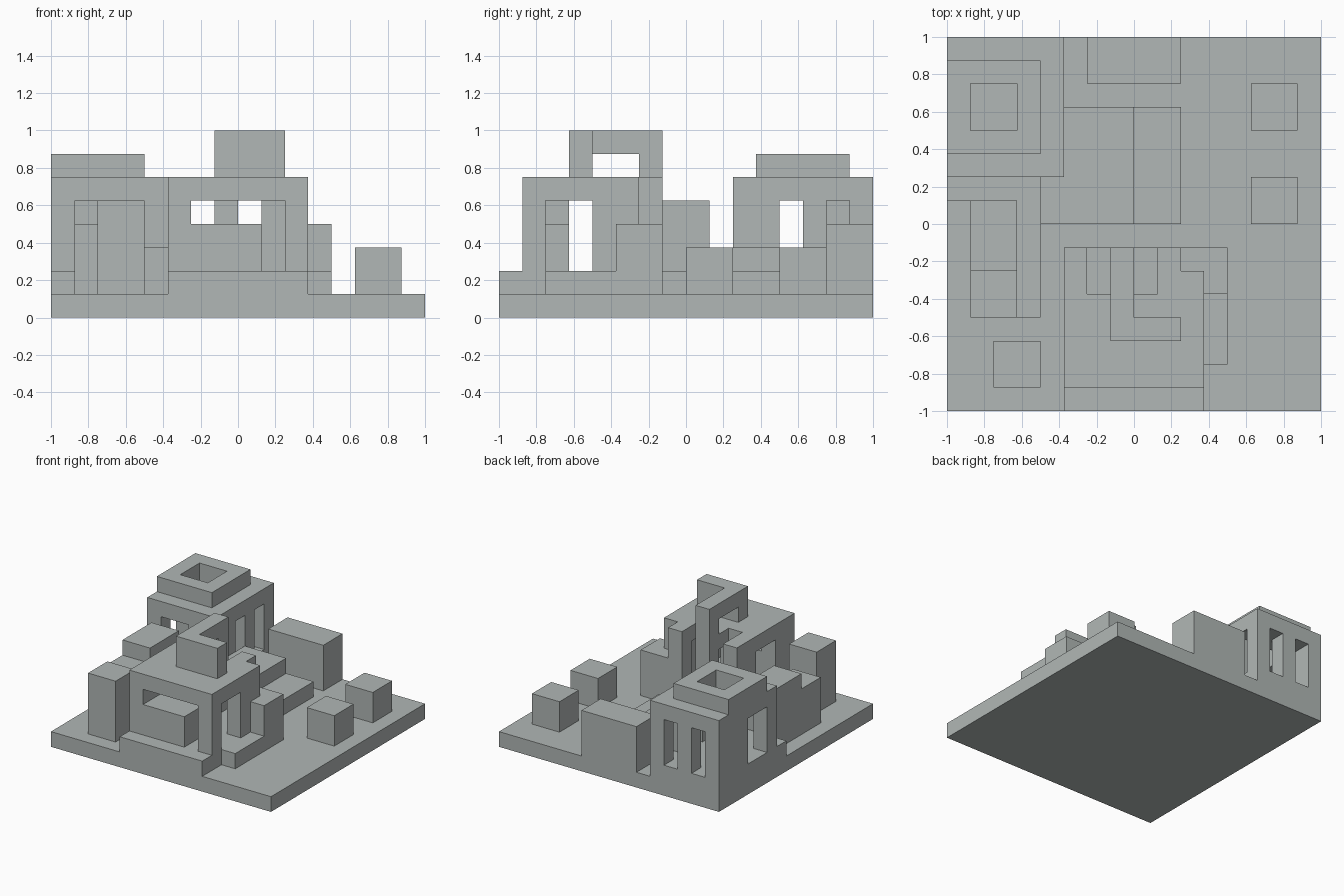
import bpy
import bmesh
from mathutils import Vector

UNIT = 0.125  # every part sits on this block grid

default_cube = bpy.data.objects.get("Cube")
if default_cube:
    bpy.data.objects.remove(default_cube, do_unlink=True)

stone = bpy.data.materials.new("pale_grey_stone")
stone.use_nodes = True
stone_colour = (0.44, 0.475, 0.465, 1.0)
stone.diffuse_color = stone_colour
stone.node_tree.nodes["Principled BSDF"].inputs["Base Color"].default_value = stone_colour


def finish(name, bm):
    """Turn a bmesh into a named stone object."""
    mesh = bpy.data.meshes.new(name)
    bm.to_mesh(mesh)
    bm.free()
    mesh.materials.append(stone)
    obj = bpy.data.objects.new(name, mesh)
    bpy.context.collection.objects.link(obj)
    return obj


def block(name, x, y, z):
    """Plain box from (low, high) ranges in grid units."""
    bm = bmesh.new()
    bmesh.ops.create_cube(bm, size=1.0)
    for v in bm.verts:
        v.co = Vector([UNIT * (r[1] if c > 0 else r[0]) for c, r in zip(v.co, (x, y, z))])
    return finish(name, bm)


def cells(x, y, z):
    return {(i, j, k) for i in range(*x) for j in range(*y) for k in range(*z)}


def masonry(name, filled):
    """Skin a set of filled grid cells with their exposed faces only."""
    bm = bmesh.new()
    for cell in filled:
        for axis in range(3):
            for side in (0, 1):
                neighbour = list(cell)
                neighbour[axis] += 2 * side - 1
                if tuple(neighbour) in filled:
                    continue
                u, w = (axis + 1) % 3, (axis + 2) % 3
                corners = []
                for du, dw in ((0, 0), (1, 0), (1, 1), (0, 1)):
                    p = Vector(cell)
                    p[axis] += side
                    p[u] += du
                    p[w] += dw
                    corners.append(bm.verts.new(p * UNIT))
                bm.faces.new(corners if side else corners[::-1])
    bmesh.ops.remove_doubles(bm, verts=bm.verts, dist=UNIT / 100)
    return finish(name, bm)


# Ground slab and the terrace under the house
block("ground_slab", (-8, 8), (-8, 8), (0, 1))
block("terrace", (-3, 3), (-8, -1), (1, 2))

# Main house: hollow shell with openings, then the thick window sill
opening = (2, 5)
house = cells((-3, 3), (-7, -1), (2, 6))
house -= cells((-2, 2), (-6, -2), opening)        # room
house -= cells((-2, 2), (-7, -6), opening)        # front window and door
house -= cells((2, 3), (-6, -4), opening)         # left side window
house -= cells((-3, -2), (-5, -3), opening)       # right side window
for x in (-2, 0):                                 # slots through back wall and roof
    house -= cells((x, x + 1), (-3, -1), (2, 6))
house -= cells((2, 3), (-2, -1), (4, 6))          # cut back corner
house |= cells((-2, 1), (-7, -5), (2, 4))         # sill
masonry("house", house)

# Angled chimney that bridges over the roof to the back wall
chimney = cells((-1, 2), (-5, -4), (6, 8))
chimney |= cells((-1, 0), (-4, -1), (7, 8))
chimney |= cells((-1, 0), (-2, -1), (6, 8))
masonry("roof_chimney", chimney)

# Lean-to beside the house
block("side_step", (3, 4), (-6, -3), (1, 2))
block("side_box", (3, 4), (-3, -1), (1, 4))

# Corner tower: hollow, with windows on all four sides and an open cap
tower = cells((-8, -3), (2, 8), (1, 6))
tower |= cells((-8, -4), (3, 7), (6, 7))          # cap
tower -= cells((-7, -4), (3, 7), opening)         # room
tower -= cells((-7, -5), (4, 6), (5, 7))          # roof hole
tower -= cells((-7, -5), (2, 3), opening)         # front window
tower -= cells((-8, -7), (3, 5), opening)         # right window
for x in (-7, -5):
    tower -= cells((x, x + 1), (7, 8), opening)   # back windows
for y in (4, 6):
    tower -= cells((-4, -3), (y, y + 1), opening)  # left windows
masonry("corner_tower", tower)

# Stepped blocks and path along the right edge
block("right_block_low", (-7, -5), (-4, -2), (1, 4))
block("right_block_high", (-7, -5), (-2, 1), (1, 5))
block("right_path", (-5, -4), (-4, 2), (1, 2))
block("tower_step", (-8, -5), (1, 2), (1, 2))
block("front_pillar", (-6, -4), (-7, -5), (1, 5))

# Central platforms
block("platform_high", (-3, 0), (0, 5), (1, 3))
block("platform_corner", (-4, -3), (0, 2), (1, 3))
block("platform_low", (0, 2), (0, 5), (1, 2))

# Free-standing blocks
block("back_block", (-2, 2), (6, 8), (1, 4))
for label, y in (("front", 0), ("back", 4)):
    block("left_cube_" + label, (5, 7), (y, y + 2), (1, 3))
